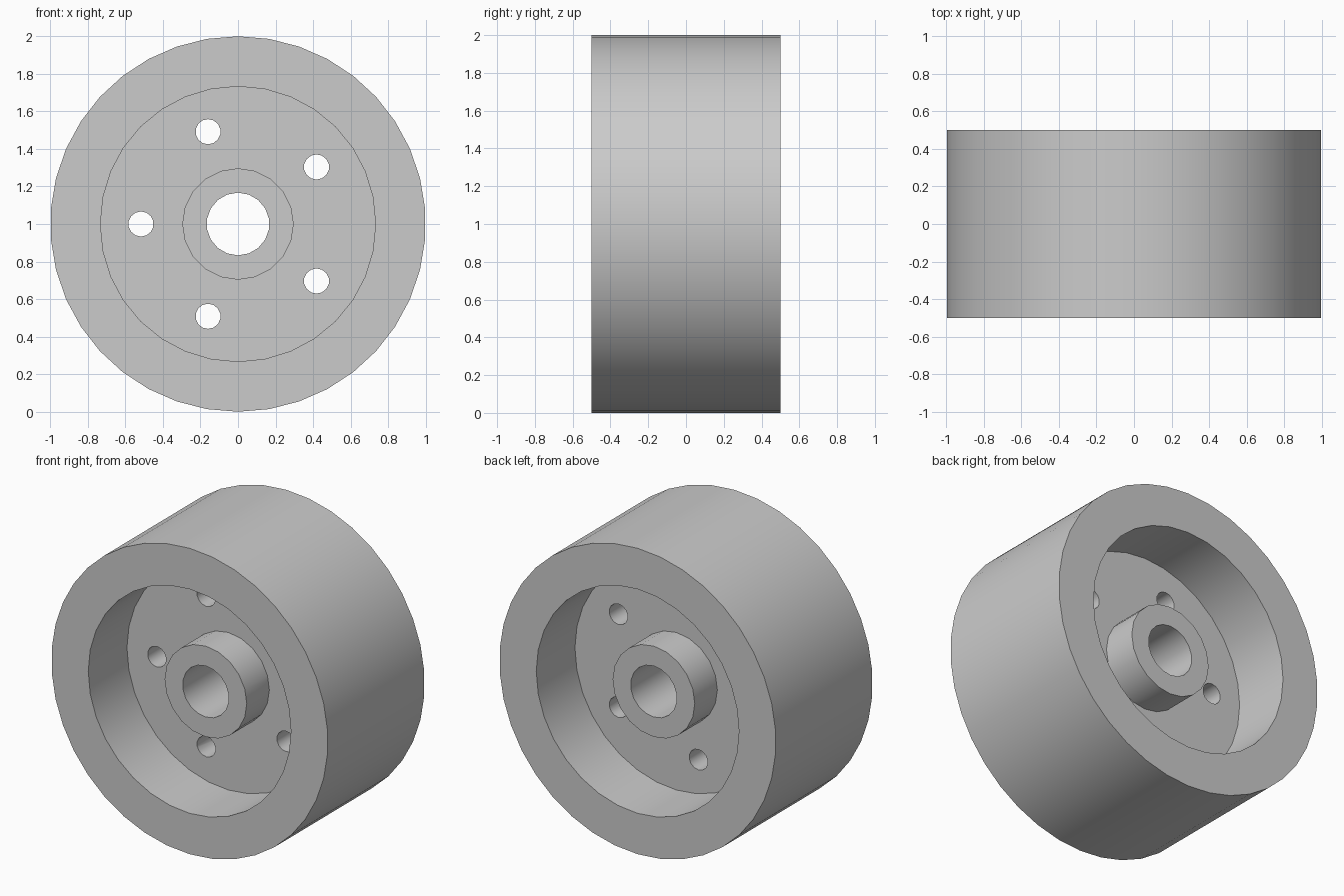
import bpy
from math import cos, sin, pi, tau, radians

default = bpy.data.objects.get("Cube")
if default:
    bpy.data.objects.remove(default, do_unlink=True)

# Main dimensions
WIDTH = 1.0
WEB = 0.2
HUB = 0.667
RIM_R, RECESS_R, HUB_R, BORE_R = 1.0, 0.733, 0.297, 0.167
BOLT_R, BOLT_CIRCLE, BOLTS = 0.067, 0.517, 5

grey = bpy.data.materials.new("plain_grey")
grey.use_nodes = True
grey.diffuse_color = (0.6, 0.6, 0.6, 1)
grey.node_tree.nodes["Principled BSDF"].inputs["Base Color"].default_value = (0.6, 0.6, 0.6, 1)


def disc(name, radius, depth, sides, x=0.0, y=0.0, z=1.0):
    """Cylinder whose axis runs front to back."""
    bpy.ops.mesh.primitive_cylinder_add(vertices=sides, radius=radius, depth=depth,
                                        location=(x, y, z), rotation=(pi / 2, 0, 0))
    obj = bpy.context.object
    obj.name = name
    obj.data.materials.append(grey)
    return obj


def combine(target, tool, operation):
    """Apply a boolean and discard the tool."""
    mod = target.modifiers.new(operation.lower(), 'BOOLEAN')
    mod.operation = operation
    mod.solver = 'EXACT'
    mod.object = tool
    bpy.ops.object.select_all(action='DESELECT')
    target.select_set(True)
    bpy.context.view_layer.objects.active = target
    bpy.ops.object.modifier_apply(modifier=mod.name)
    bpy.data.objects.remove(tool, do_unlink=True)


# Solid rim, hollowed on both faces to leave a central web
wheel = disc("wheel", RIM_R, WIDTH, 38)
for side in (-1, 1):
    recess = disc("recess_cutter", RECESS_R, WIDTH, 32, y=side * (WEB + WIDTH) / 2)
    combine(wheel, recess, 'DIFFERENCE')

# Hub standing out from both sides of the web, with a through bore
combine(wheel, disc("hub", HUB_R, HUB, 20), 'UNION')
combine(wheel, disc("bore_cutter", BORE_R, WIDTH * 2, 18), 'DIFFERENCE')

# Ring of bolt holes through the web
for i in range(BOLTS):
    a = pi + i * tau / BOLTS
    hole = disc("bolt_hole_cutter", BOLT_R, WEB * 2, 14,
                x=BOLT_CIRCLE * cos(a), z=1 + BOLT_CIRCLE * sin(a))
    combine(wheel, hole, 'DIFFERENCE')

# Smooth round walls, crisp corners
bpy.ops.object.select_all(action='DESELECT')
wheel.select_set(True)
bpy.context.view_layer.objects.active = wheel
bpy.ops.object.shade_smooth_by_angle(angle=radians(40))
